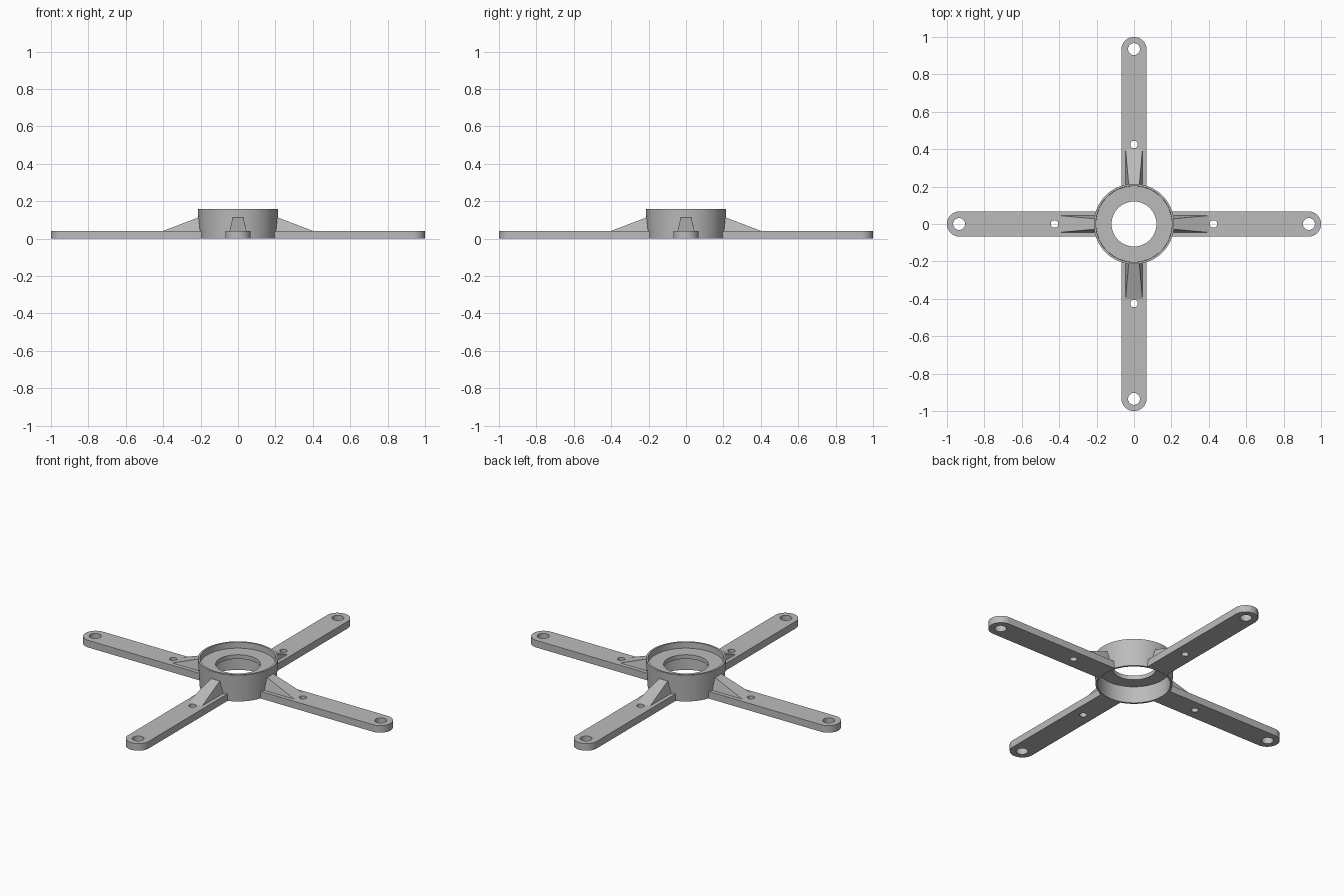
import bpy, bmesh, math
from mathutils import Matrix

if "Cube" in bpy.data.objects:
    bpy.data.objects.remove(bpy.data.objects["Cube"])

grey = bpy.data.materials.new("light grey")
grey.diffuse_color = (0.5, 0.5, 0.5, 1)
grey.use_nodes = True
grey.node_tree.nodes["Principled BSDF"].inputs["Base Color"].default_value = grey.diffuse_color

ARM_H = 0.042
ARM_W = 0.068


def arc(cx, r, a0, a1, n):
    """Points on an arc about (cx, 0), angles in degrees."""
    return [(cx + r * math.cos(math.radians(a0 + (a1 - a0) * i / n)),
             r * math.sin(math.radians(a0 + (a1 - a0) * i / n))) for i in range(n + 1)]


def add_object(name, bm):
    bmesh.ops.recalc_face_normals(bm, faces=bm.faces)
    me = bpy.data.meshes.new(name)
    bm.to_mesh(me)
    bm.free()
    me.materials.append(grey)
    ob = bpy.data.objects.new(name, me)
    bpy.context.collection.objects.link(ob)
    smooth(ob)
    return ob


def smooth(ob):
    bpy.ops.object.select_all(action='DESELECT')
    ob.select_set(True)
    bpy.context.view_layer.objects.active = ob
    bpy.ops.object.shade_smooth_by_angle(angle=math.radians(30))


# Hub: tapered ring with a recessed inner shelf, turned from a closed profile
profile = [(0.206, 0), (0.215, 0.16), (0.204, 0.16), (0.203, 0.125),
           (0.12, 0.125), (0.12, 0.10), (0.197, 0.10), (0.195, 0)]
SEG = 96
bm = bmesh.new()
rings = []
for i in range(SEG):
    a = 2 * math.pi * i / SEG
    rings.append([bm.verts.new((r * math.cos(a), r * math.sin(a), z)) for r, z in profile])
for i in range(SEG):
    p, q = rings[i], rings[(i + 1) % SEG]
    for j in range(len(profile)):
        k = (j + 1) % len(profile)
        bm.faces.new((p[j], q[j], q[k], p[k]))
add_object("hub", bm)


def make_arm(name, angle):
    """Flat bar with a round tip, a curved root inside the hub wall and two holes."""
    half = math.degrees(math.asin(ARM_W / 0.2))
    loops = [arc(1 - ARM_W, ARM_W, -90, 90, 24) + arc(0, 0.2, half, -half, 10),
             arc(0.935, 0.032, 0, 360, 32)[:-1],
             arc(0.425, 0.02, 0, 360, 24)[:-1]]
    cu = bpy.data.curves.new(name, 'CURVE')
    cu.dimensions = '2D'
    cu.fill_mode = 'BOTH'
    cu.extrude = ARM_H / 2
    for pts in loops:
        sp = cu.splines.new('POLY')
        sp.points.add(len(pts) - 1)
        for p, (x, y) in zip(sp.points, pts):
            p.co = (x, y, 0, 1)
        sp.use_cyclic_u = True
    tmp = bpy.data.objects.new(name + "_outline", cu)
    bpy.context.collection.objects.link(tmp)
    bpy.context.view_layer.update()
    me = bpy.data.meshes.new_from_object(tmp.evaluated_get(bpy.context.evaluated_depsgraph_get()))
    bpy.data.objects.remove(tmp)
    bm = bmesh.new()
    bm.from_mesh(me)
    bmesh.ops.remove_doubles(bm, verts=bm.verts, dist=1e-5)
    bmesh.ops.transform(bm, verts=bm.verts, matrix=Matrix.Rotation(angle, 4, 'Z')
                        @ Matrix.Translation((0, 0, ARM_H / 2)))
    add_object(name, bm)


def make_rib(name, angle):
    """Sloping brace, narrower at its top edge, from hub wall to arm."""
    bm = bmesh.new()
    z0, x0 = ARM_H - 0.003, 0.197
    sides = []
    for s in (-1, 1):
        sides.append([bm.verts.new(c) for c in (
            (x0, s * 0.046, z0), (0.40, s * 0.045, z0),
            (0.40, s * 0.045, ARM_H), (x0, s * 0.027, 0.119))])
    a, b = sides
    bm.faces.new(a)
    bm.faces.new(b[::-1])
    for j in range(4):
        k = (j + 1) % 4
        bm.faces.new((a[j], b[j], b[k], a[k]))
    bmesh.ops.transform(bm, verts=bm.verts, matrix=Matrix.Rotation(angle, 4, 'Z'))
    add_object(name, bm)


# Four arms with braces around the hub
for i, side in enumerate(("right", "back", "left", "front")):
    make_arm(side + "_arm", i * math.pi / 2)
    make_rib(side + "_brace", i * math.pi / 2)
